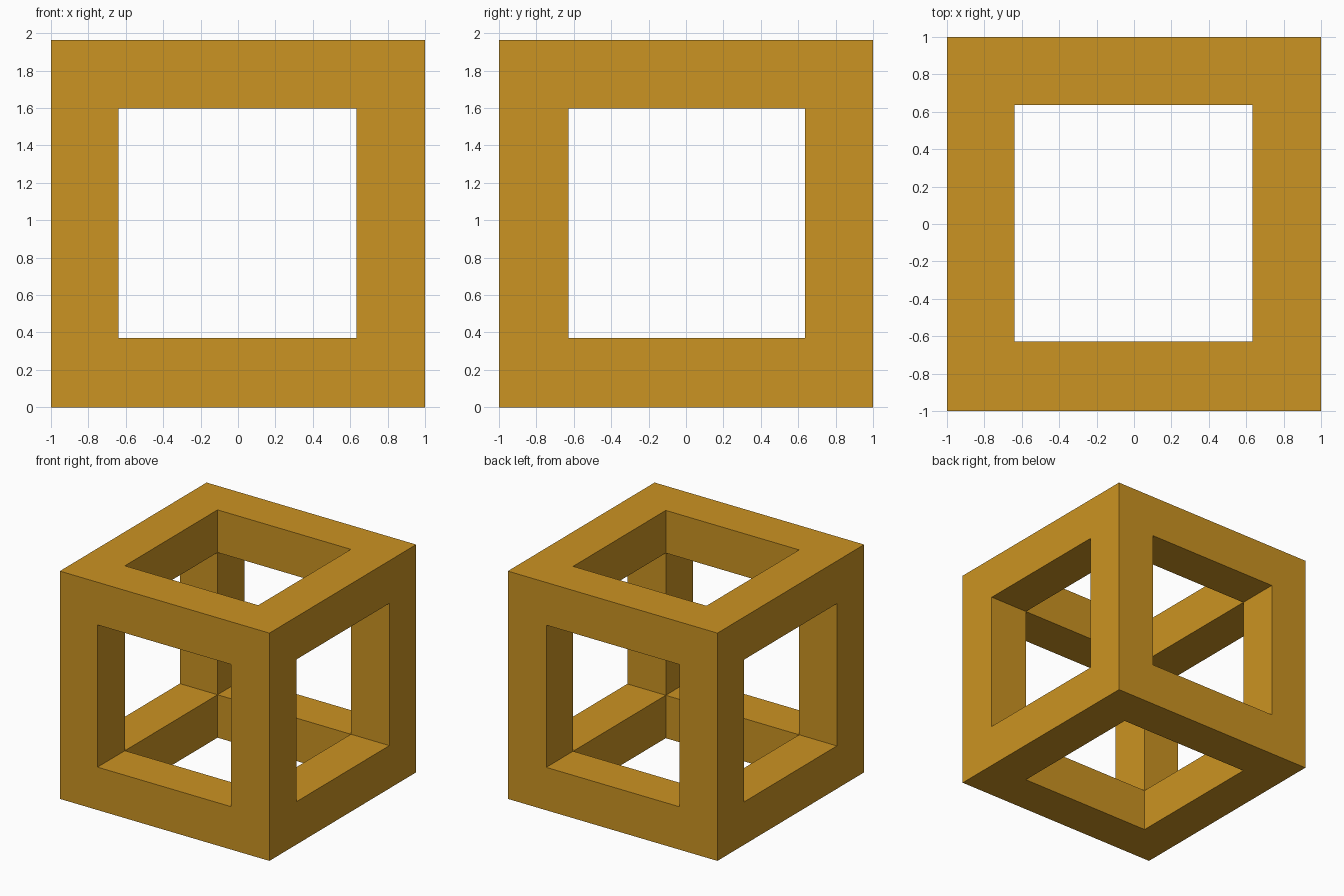
import bpy, bmesh
from mathutils import Vector

if "Cube" in bpy.data.objects:
    bpy.data.objects.remove(bpy.data.objects["Cube"])

# Beam boundaries along each axis: outer, inner, inner, outer
CUTS = [
    (-1.0, -0.64, 0.633, 1.0),
    (-1.0, -0.628, 0.635, 1.0),
    (0.0, 0.37, 1.597, 1.965),
]

amber = bpy.data.materials.new("amber")
amber.diffuse_color = (0.60, 0.293, 0.016, 1)
amber.use_nodes = True
amber.node_tree.nodes["Principled BSDF"].inputs["Base Color"].default_value = amber.diffuse_color


def solid(cell):
    """A cell belongs to the frame when it lies on an edge or corner of the cube."""
    return all(0 <= i <= 2 for i in cell) and sum(i != 1 for i in cell) >= 2


# Open cube frame: keep only the outward faces of the solid cells
bm = bmesh.new()
cells = [(i, j, k) for i in range(3) for j in range(3) for k in range(3)]
for cell in filter(solid, cells):
    for axis in range(3):
        u, v = (axis + 1) % 3, (axis + 2) % 3
        for side in (0, 1):
            neighbour = list(cell)
            neighbour[axis] += 1 if side else -1
            if solid(neighbour):
                continue
            corners = [(0, 0), (1, 0), (1, 1), (0, 1)]
            if not side:
                corners.reverse()
            verts = []
            for a, b in corners:
                p = Vector()
                p[axis] = CUTS[axis][cell[axis] + side]
                p[u] = CUTS[u][cell[u] + a]
                p[v] = CUTS[v][cell[v] + b]
                verts.append(bm.verts.new(p))
            bm.faces.new(verts)
bmesh.ops.remove_doubles(bm, verts=bm.verts, dist=1e-4)

mesh = bpy.data.meshes.new("cube_frame")
bm.to_mesh(mesh)
bm.free()
mesh.materials.append(amber)
frame = bpy.data.objects.new("cube_frame", mesh)
bpy.context.collection.objects.link(frame)
